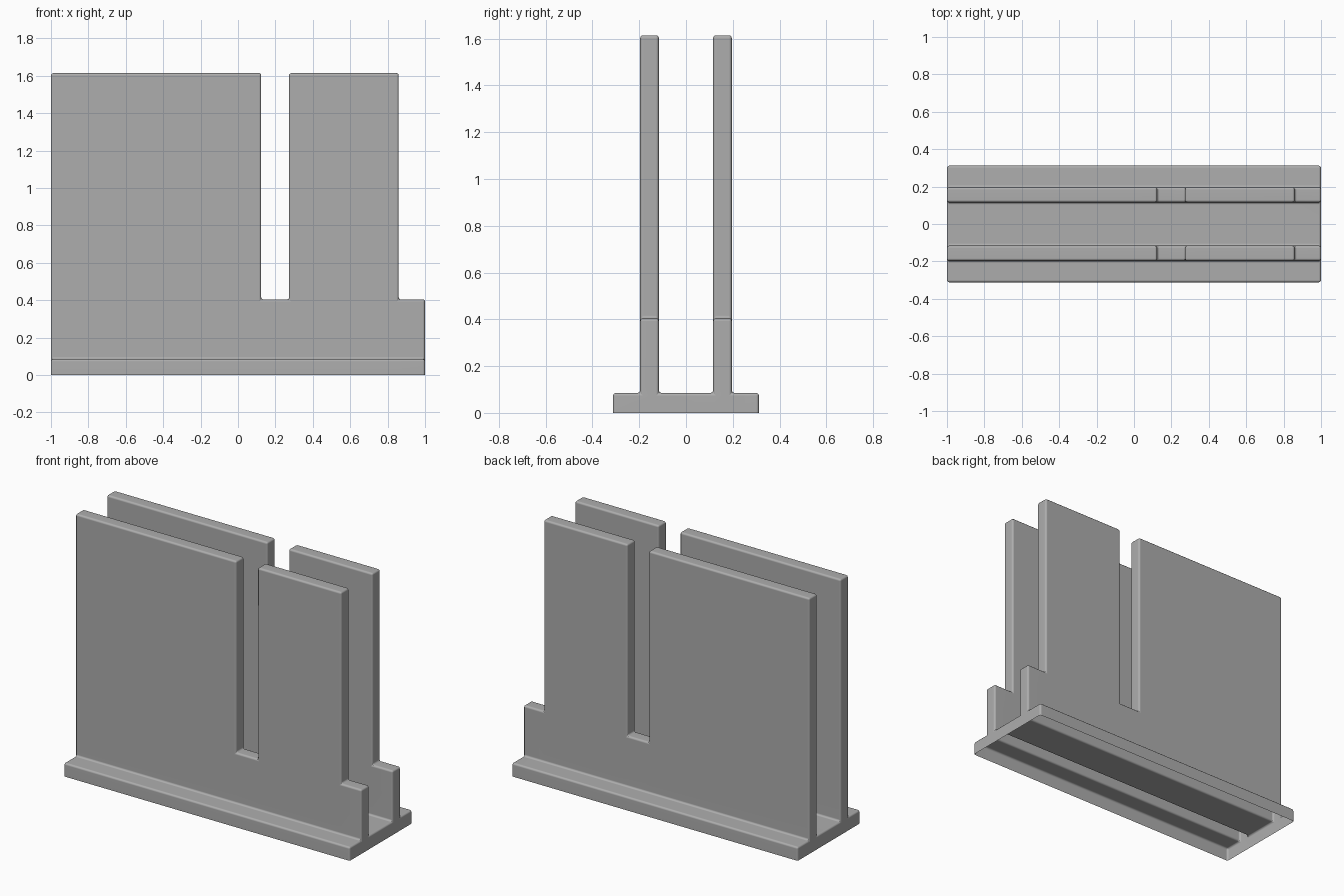
import bpy, bmesh, math

if "Cube" in bpy.data.objects:
    bpy.data.objects.remove(bpy.data.objects["Cube"])

# Grid planes of the stepped shell
XS = [-1.0, 0.124, 0.273, 0.859, 1.0]
YS = [-0.312, -0.196, -0.116, 0.116, 0.196, 0.312]
ZS = [0.0, 0.085, 0.404, 1.614]
BEVEL = 0.012


def filled(i, j, k):
    """True where a grid cell belongs to the model."""
    if not (0 <= i < 4 and 0 <= j < 5 and 0 <= k < 3):
        return False
    if k == 0:
        return True                       # base plate
    if j not in (1, 3):
        return False                      # gaps beside the two walls
    return k == 1 or i in (0, 2)          # low wall, then tall panels


bm = bmesh.new()
verts = {}


def vert(idx):
    if idx not in verts:
        verts[idx] = bm.verts.new((XS[idx[0]], YS[idx[1]], ZS[idx[2]]))
    return verts[idx]


# Skin the filled cells, leaving the underside open
for i in range(4):
    for j in range(5):
        for k in range(3):
            if not filled(i, j, k):
                continue
            for axis in range(3):
                for side in (0, 1):
                    n = [i, j, k]
                    n[axis] += 1 if side else -1
                    if filled(*n) or n[2] < 0:
                        continue
                    u, v = (axis + 1) % 3, (axis + 2) % 3
                    loop = []
                    for du, dv in ((0, 0), (1, 0), (1, 1), (0, 1)):
                        c = [i, j, k]
                        c[axis] += side
                        c[u] += du
                        c[v] += dv
                        loop.append(vert(tuple(c)))
                    bm.faces.new(loop if side else loop[::-1])

# Merge flat regions, then round every edge except the open rim
bmesh.ops.dissolve_limit(bm, angle_limit=math.radians(1), verts=bm.verts[:], edges=bm.edges[:])
edges = [e for e in bm.edges if len(e.link_faces) == 2 and e.calc_face_angle(0) > 0.5]
bmesh.ops.bevel(bm, geom=edges, offset=BEVEL, segments=3, profile=0.5,
                affect='EDGES', clamp_overlap=True)

mesh = bpy.data.meshes.new("double_wall_stand")
bm.to_mesh(mesh)
bm.free()
stand = bpy.data.objects.new("double_wall_stand", mesh)
bpy.context.collection.objects.link(stand)
bpy.context.view_layer.objects.active = stand
stand.select_set(True)
bpy.ops.object.shade_smooth_by_angle(angle=math.radians(35))

# Keep the large faces evenly shaded
weighted = stand.modifiers.new("even_shading", 'WEIGHTED_NORMAL')
weighted.keep_sharp = True

# Dark grey finish
grey = bpy.data.materials.new("dark_grey")
grey.diffuse_color = (0.42, 0.42, 0.42, 1)
grey.use_nodes = True
grey.node_tree.nodes["Principled BSDF"].inputs["Base Color"].default_value = grey.diffuse_color
mesh.materials.append(grey)
